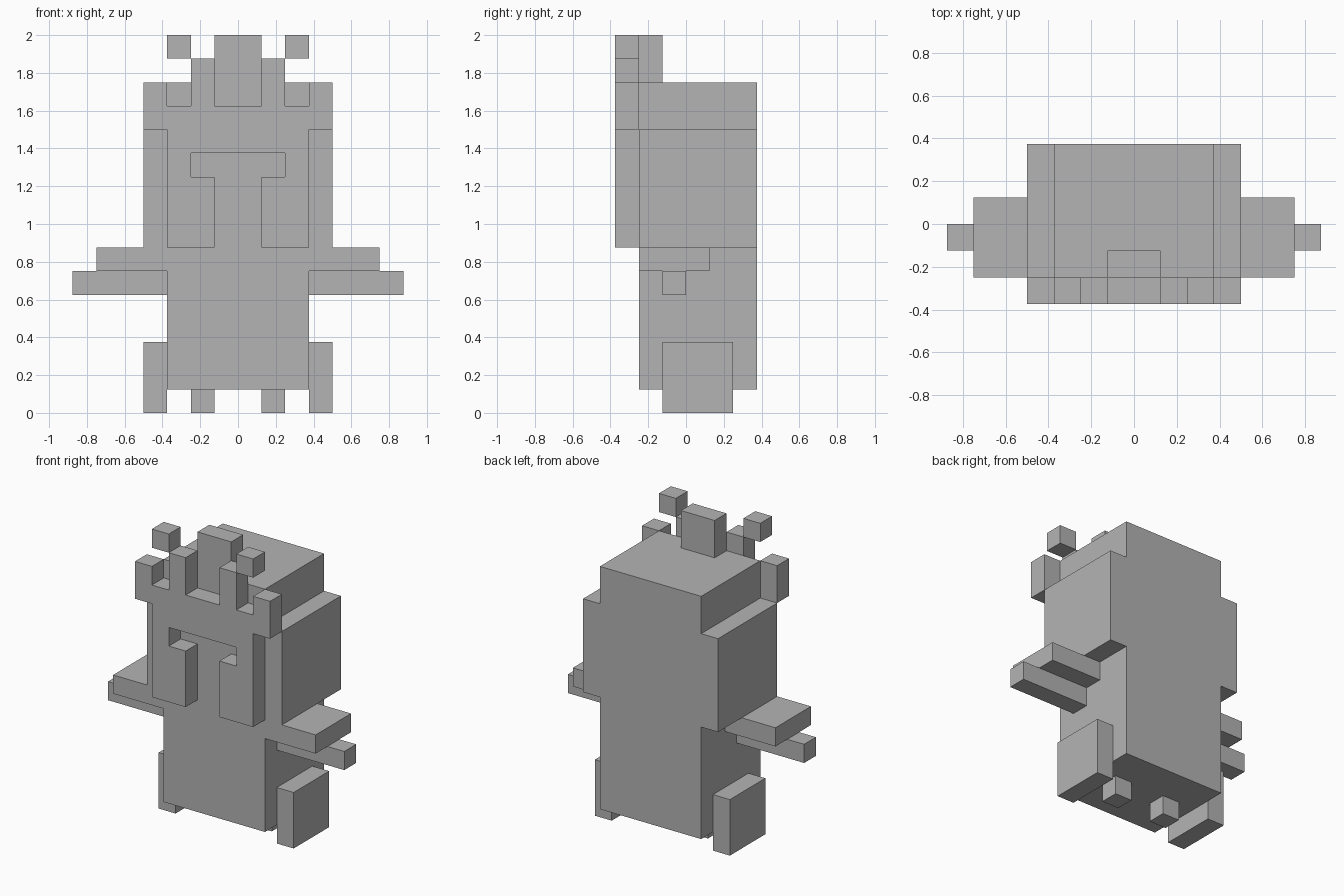
import bpy
import bmesh

cube = bpy.data.objects.get("Cube")
if cube:
    bpy.data.objects.remove(cube, do_unlink=True)

U = 0.125  # block size: all dimensions below are whole blocks

grey = bpy.data.materials.new("plain grey")
grey.use_nodes = True
colour = (0.456, 0.456, 0.456, 1.0)
grey.diffuse_color = colour
grey.node_tree.nodes["Principled BSDF"].inputs["Base Color"].default_value = colour


def add_object(name, bm):
    bmesh.ops.recalc_face_normals(bm, faces=bm.faces)
    mesh = bpy.data.meshes.new(name)
    bm.to_mesh(mesh)
    bm.free()
    mesh.materials.append(grey)
    obj = bpy.data.objects.new(name, mesh)
    bpy.context.scene.collection.objects.link(obj)
    return obj


def slab(name, half, y0, y1):
    """Mirror a half outline (x, z) across x = 0 and extrude it along y."""
    outline = half + [(-x, z) for x, z in reversed(half)]
    bm = bmesh.new()
    face = bm.faces.new([bm.verts.new((x * U, y0 * U, z * U)) for x, z in outline])
    out = bmesh.ops.extrude_face_region(bm, geom=[face])
    verts = [g for g in out["geom"] if isinstance(g, bmesh.types.BMVert)]
    bmesh.ops.translate(bm, verts=verts, vec=(0, (y1 - y0) * U, 0))
    return add_object(name, bm)


def box(name, x, y, z):
    """Box from its ranges along each axis."""
    bm = bmesh.new()
    bmesh.ops.create_cube(bm, size=1)
    for v in bm.verts:
        v.co = [(r[0] if c < 0 else r[1]) * U for c, r in zip(v.co, (x, y, z))]
    return add_object(name, bm)


def pair(name, x, y, z):
    """The same box on the left (+x) and the right (-x)."""
    box("left_" + name, x, y, z)
    box("right_" + name, (-x[1], -x[0]), y, z)


# Body with the wider sides of the head
slab("body", [(3, 1), (3, 7), (4, 7), (4, 12), (3, 12), (3, 14)], -2, 3)

# Face mask: crown spikes, side horns and a T-shaped opening
slab("face_mask", [(1, 13), (1, 15), (2, 15), (2, 13), (3, 13), (3, 14), (4, 14),
                   (4, 12), (3, 12), (3, 7), (1, 7), (1, 10), (2, 10), (2, 11)], -3, -2)

# Crown
box("crown_crest", (-1, 1), (-2, -1), (14, 16))
pair("crown_tip", (2, 3), (-3, -2), (15, 16))

# Arms
pair("upper_arm", (3, 6), (-2, 1), (6, 7))
pair("lower_arm", (3, 7), (-1, 0), (5, 6))

# Legs and feet
pair("leg", (3, 4), (-1, 2), (0, 3))
pair("foot", (1, 2), (0, 1), (0, 1))
